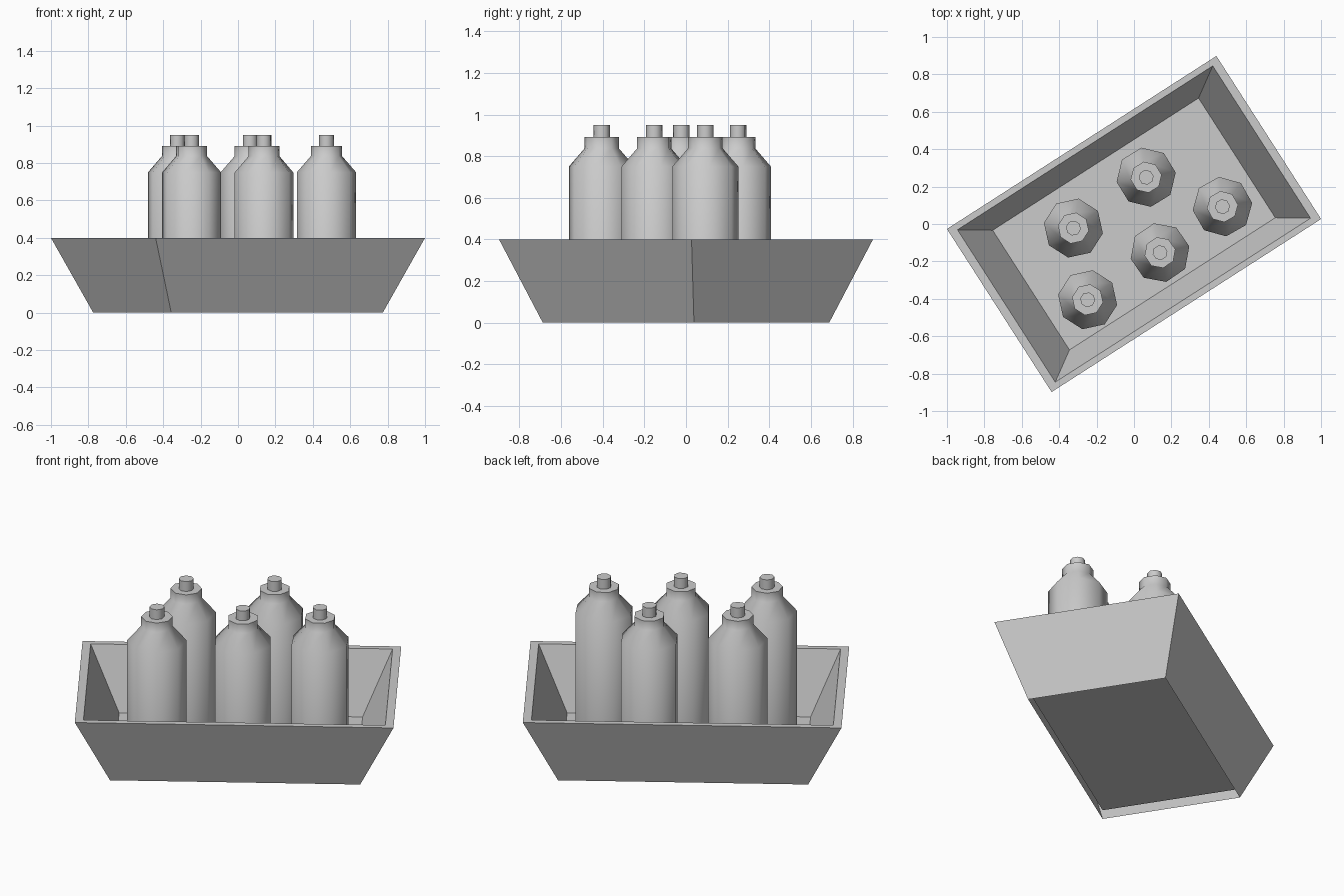
import bpy, bmesh
from math import radians, cos, sin, pi

cube = bpy.data.objects.get("Cube")
if cube:
    bpy.data.objects.remove(cube, do_unlink=True)

FLOOR = 0.043

grey = bpy.data.materials.new("light_grey")
grey.use_nodes = True
grey.diffuse_color = (0.6, 0.6, 0.6, 1)
grey.node_tree.nodes["Principled BSDF"].inputs["Base Color"].default_value = (0.6, 0.6, 0.6, 1)


def make_object(name, bm, turn, location=(0, 0, 0)):
    mesh = bpy.data.meshes.new(name)
    bm.to_mesh(mesh)
    bm.free()
    mesh.materials.append(grey)
    obj = bpy.data.objects.new(name, mesh)
    obj.location = location
    obj.rotation_euler.z = radians(turn)
    bpy.context.collection.objects.link(obj)
    return obj


def skin(rings, close_bottom):
    """Skin through counter-clockwise rings, capped at the last one."""
    bm = bmesh.new()
    loops = [[bm.verts.new(p) for p in ring] for ring in rings]
    n = len(loops[0])
    for low, high in zip(loops, loops[1:]):
        for i in range(n):
            j = (i + 1) % n
            bm.faces.new((low[i], low[j], high[j], high[i]))
    if close_bottom:
        bm.faces.new(loops[0][::-1])
    bm.faces.new(loops[-1])
    return bm


def rectangle(hx, hy, z):
    return [(-hx, -hy, z), (hx, -hy, z), (hx, hy, z), (-hx, hy, z)]


def octagon(r, z):
    return [(r * cos(i * pi / 4), r * sin(i * pi / 4), z) for i in range(8)]


def smooth(obj):
    bpy.ops.object.select_all(action='DESELECT')
    obj.select_set(True)
    bpy.context.view_layer.objects.active = obj
    bpy.ops.object.shade_smooth_by_angle(angle=radians(60))


# Flared tray: outer wall, rim, inner wall and raised floor, open underneath
make_object("tray", skin([
    rectangle(0.672, 0.386, 0),
    rectangle(0.856, 0.518, 0.4),
    rectangle(0.811, 0.484, 0.4),
    rectangle(0.654, 0.380, FLOOR),
], False), 32.7)

# Bottles with sloped shoulders, necks and small caps, each turned differently
body_profile = [(0.16, FLOOR), (0.16, 0.75), (0.084, 0.837), (0.084, 0.891)]
cap_profile = [(0.04, 0.891), (0.04, 0.949)]
spots = [(0.065, 0.25, 9), (0.473, 0.093, 7), (-0.324, -0.022, 35),
         (0.139, -0.153, 12), (-0.248, -0.405, 35)]
for number, (x, y, turn) in enumerate(spots, 1):
    for part, profile in (("bottle", body_profile), ("bottle_cap", cap_profile)):
        bm = skin([octagon(r, z) for r, z in profile], True)
        smooth(make_object(f"{part}_{number}", bm, turn, (x, y, 0)))
